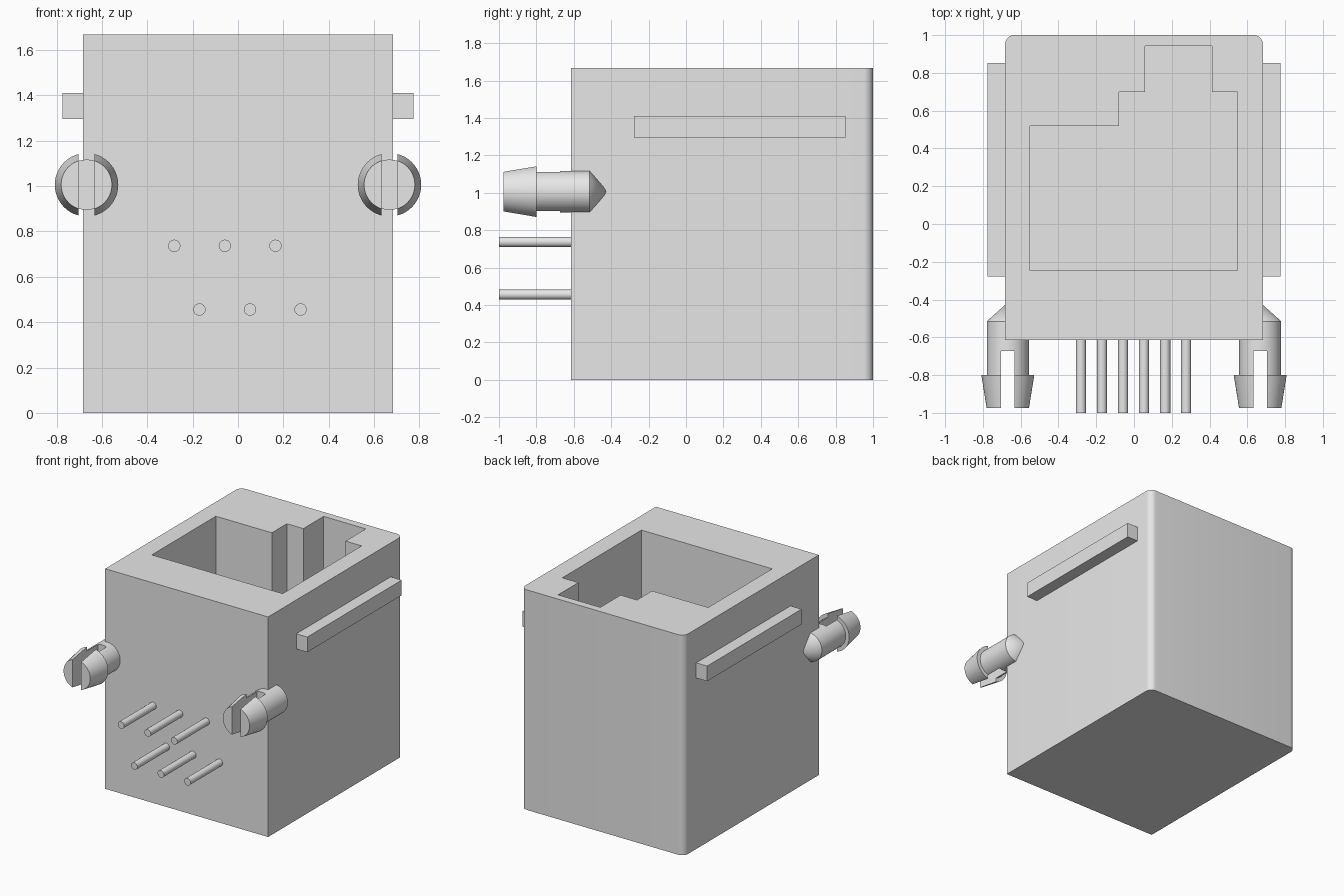
import bpy, bmesh, math
from mathutils import Matrix

if "Cube" in bpy.data.objects:
    bpy.data.objects.remove(bpy.data.objects["Cube"])

grey = bpy.data.materials.new("light grey plastic")
grey.diffuse_color = (0.8, 0.8, 0.8, 1)
grey.use_nodes = True
grey.node_tree.nodes["Principled BSDF"].inputs["Base Color"].default_value = grey.diffuse_color


def finish(name, bm):
    bmesh.ops.recalc_face_normals(bm, faces=bm.faces)
    mesh = bpy.data.meshes.new(name)
    bm.to_mesh(mesh)
    bm.free()
    mesh.materials.append(grey)
    ob = bpy.data.objects.new(name, mesh)
    bpy.context.collection.objects.link(ob)
    return ob


def activate(ob):
    bpy.ops.object.select_all(action='DESELECT')
    ob.select_set(True)
    bpy.context.view_layer.objects.active = ob


def smooth(ob):
    activate(ob)
    bpy.ops.object.shade_smooth_by_angle(angle=math.radians(30))


def prism(name, outline, z0, z1):
    bm = bmesh.new()
    face = bm.faces.new([bm.verts.new((x, y, z0)) for x, y in outline])
    ext = bmesh.ops.extrude_face_region(bm, geom=[face])['geom']
    verts = [v for v in ext if isinstance(v, bmesh.types.BMVert)]
    bmesh.ops.translate(bm, verts=verts, vec=(0, 0, z1 - z0))
    return finish(name, bm)


def box(name, x0, x1, y0, y1, z0, z1):
    return prism(name, [(x0, y0), (x1, y0), (x1, y1), (x0, y1)], z0, z1)


def lathe_y(name, profile, x, z, segments=48):
    """Revolve (radius, y) points around an axis parallel to y."""
    bm = bmesh.new()
    verts = [bm.verts.new((r, y, 0)) for r, y in profile]
    edges = [bm.edges.new(p) for p in zip(verts, verts[1:])]
    bmesh.ops.spin(bm, geom=verts + edges, cent=(0, 0, 0), axis=(0, 1, 0),
                   angle=math.tau, steps=segments, use_merge=False)
    bmesh.ops.remove_doubles(bm, verts=bm.verts, dist=1e-4)
    bmesh.ops.transform(bm, matrix=Matrix.Translation((x, 0, z)), verts=bm.verts)
    return finish(name, bm)


def cut(ob, cutter):
    activate(ob)
    mod = ob.modifiers.new("cut", 'BOOLEAN')
    mod.operation = 'DIFFERENCE'
    mod.solver = 'EXACT'
    mod.object = cutter
    bpy.ops.object.modifier_apply(modifier=mod.name)
    bpy.data.objects.remove(cutter, do_unlink=True)


# Housing with two rounded back edges
W, R = 0.683, 0.05
outline = [(-W, -0.615), (W, -0.615)]
for cx, start in ((W - R, 0), (R - W, 90)):
    for i in range(9):
        a = math.radians(start + 90 * i / 8)
        outline.append((cx + R * math.cos(a), 1 - R + R * math.sin(a)))
housing = prism("housing", outline, 0, 1.668)

# Stepped plug opening
opening = [(-0.55, -0.247), (0.547, -0.247), (0.547, 0.70), (0.412, 0.70),
           (0.412, 0.943), (0.058, 0.943), (0.058, 0.70), (-0.08, 0.70),
           (-0.08, 0.52), (-0.55, 0.52)]
cut(housing, prism("opening_cutter", opening, 0.25, 1.8))
smooth(housing)

# Side rails and split snap-in pegs
peg_profile = [(0, -0.975), (0.112, -0.975), (0.14, -0.8), (0.111, -0.8),
               (0.111, -0.515), (0, -0.415)]
for side, s in (("left", -1), ("right", 1)):
    xs = sorted((s * 0.67, s * 0.775))
    box(side + "_rail", xs[0], xs[1], -0.277, 0.853, 1.296, 1.411)
    px = s * 0.668
    peg = lathe_y(side + "_peg", peg_profile, px, 1.006)
    cut(peg, box("slot_cutter", px - 0.036, px + 0.036, -1.1, -0.673, 0.8, 1.2))
    smooth(peg)

# Two staggered rows of contact pins
for row, (x0, z) in enumerate(((-0.281, 0.737), (-0.17, 0.456))):
    for i in range(3):
        pin = lathe_y(f"pin_{row}_{i}", [(0, -1), (0.027, -1), (0.027, -0.6), (0, -0.6)],
                      x0 + 0.223 * i, z, 24)
        smooth(pin)
